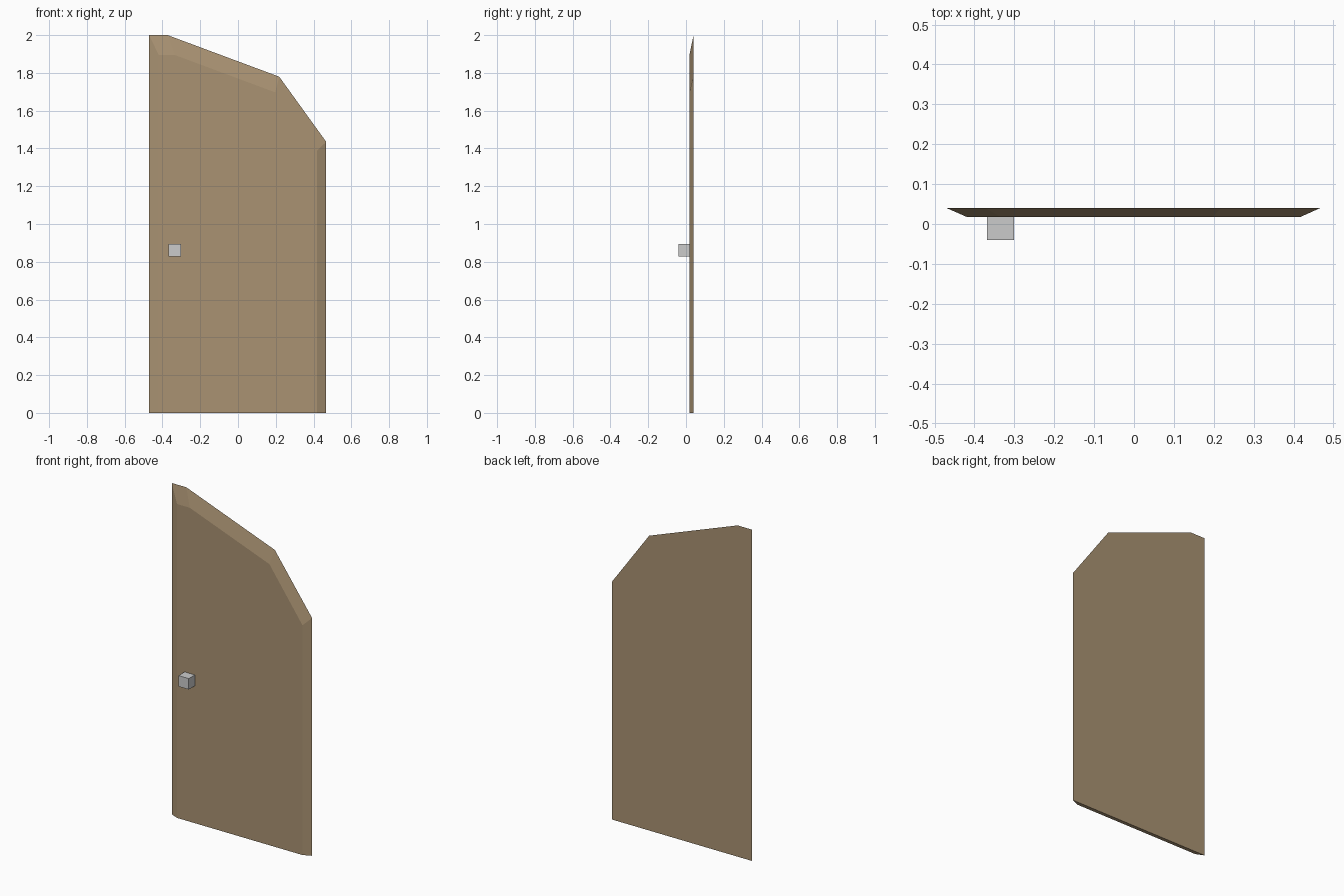
import bpy, bmesh

if "Cube" in bpy.data.objects:
    bpy.data.objects.remove(bpy.data.objects["Cube"])

# Panel: larger back outline lofted to an inset front outline (x, z)
BACK = [(-0.47, 0), (0.467, 0), (0.467, 1.435), (0.218, 1.78), (-0.373, 2.0), (-0.47, 2.0)]
FRONT = [(-0.42, 0), (0.418, 0), (0.418, 1.387), (0.197, 1.697), (-0.335, 1.895), (-0.42, 1.895)]


def material(name, color):
    mat = bpy.data.materials.new(name)
    mat.diffuse_color = color
    mat.use_nodes = True
    mat.node_tree.nodes["Principled BSDF"].inputs["Base Color"].default_value = mat.diffuse_color
    return mat


def finish(bm, name, mat=None):
    bmesh.ops.recalc_face_normals(bm, faces=bm.faces)
    mesh = bpy.data.meshes.new(name)
    bm.to_mesh(mesh)
    bm.free()
    obj = bpy.data.objects.new(name, mesh)
    bpy.context.collection.objects.link(obj)
    if mat:
        mesh.materials.append(mat)
    return obj


# Door panel with bevelled front edges
bm = bmesh.new()
back = [bm.verts.new((x, 0.04, z)) for x, z in BACK]
front = [bm.verts.new((x, 0.018, z)) for x, z in FRONT]
bm.faces.new(back)
bm.faces.new(front)
for i in range(len(back)):
    j = (i + 1) % len(back)
    bm.faces.new((back[i], back[j], front[j], front[i]))
finish(bm, "door_panel", material("wood", (0.4, 0.29, 0.17, 1)))

# Small square handle on the front
bm = bmesh.new()
bmesh.ops.create_cube(bm, size=1)
bmesh.ops.scale(bm, vec=(0.068, 0.058, 0.066), verts=bm.verts)
bmesh.ops.translate(bm, vec=(-0.335, -0.011, 0.862), verts=bm.verts)
finish(bm, "door_handle")
